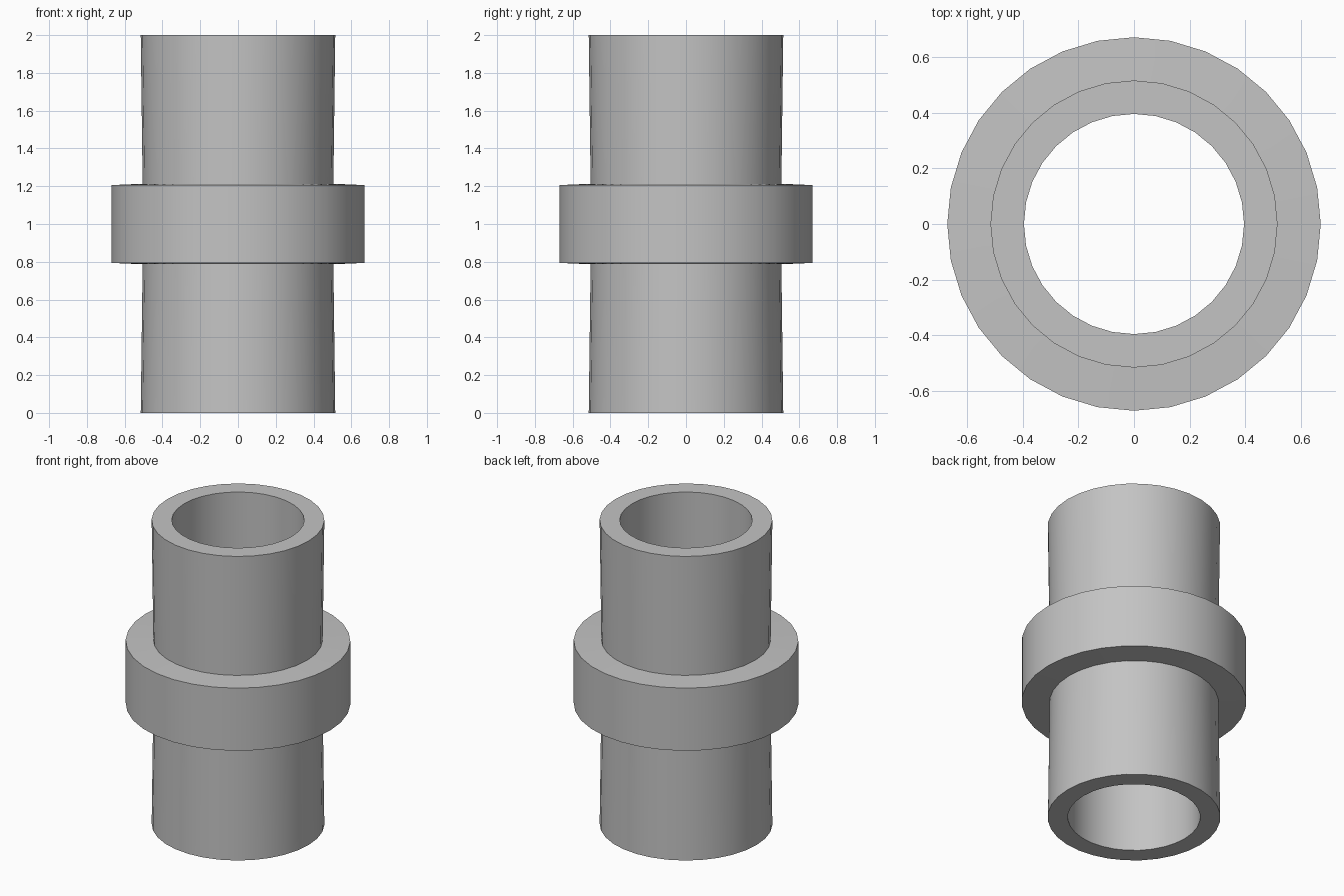
import bpy, bmesh, math

cube = bpy.data.objects.get("Cube")
if cube:
    bpy.data.objects.remove(cube, do_unlink=True)

SEGMENTS = 32
COLOUR = (0.55, 0.55, 0.55, 1)

grey = bpy.data.materials.new("plain grey")
grey.use_nodes = True
grey.diffuse_color = COLOUR
grey.node_tree.nodes["Principled BSDF"].inputs["Base Color"].default_value = COLOUR


def lathe(name, profile):
    """Revolve a closed (radius, height) profile around the z axis."""
    bm = bmesh.new()
    verts = [bm.verts.new((r, 0, z)) for r, z in profile]
    edges = [bm.edges.new((v, verts[(i + 1) % len(verts)])) for i, v in enumerate(verts)]
    bmesh.ops.spin(bm, geom=verts + edges, axis=(0, 0, 1), cent=(0, 0, 0),
                   angle=math.tau, steps=SEGMENTS, use_duplicate=False)
    bmesh.ops.remove_doubles(bm, verts=bm.verts, dist=0.0001)
    bmesh.ops.recalc_face_normals(bm, faces=bm.faces)
    mesh = bpy.data.meshes.new(name)
    bm.to_mesh(mesh)
    bm.free()
    mesh.materials.append(grey)
    obj = bpy.data.objects.new(name, mesh)
    bpy.context.collection.objects.link(obj)
    bpy.ops.object.select_all(action="DESELECT")
    obj.select_set(True)
    bpy.context.view_layer.objects.active = obj
    bpy.ops.object.shade_smooth_by_angle(angle=math.radians(30))


# Half profile from the bottom rim to the collar, then mirrored about mid height
BORE, RIM, NECK, COLLAR = 0.395, 0.515, 0.505, 0.67
lower = [(BORE, 0), (RIM, 0), (NECK, 0.787), (COLLAR, 0.794)]
upper = [(r, 2 - z) for r, z in reversed(lower)]
lathe("collared_pipe", lower + upper)
